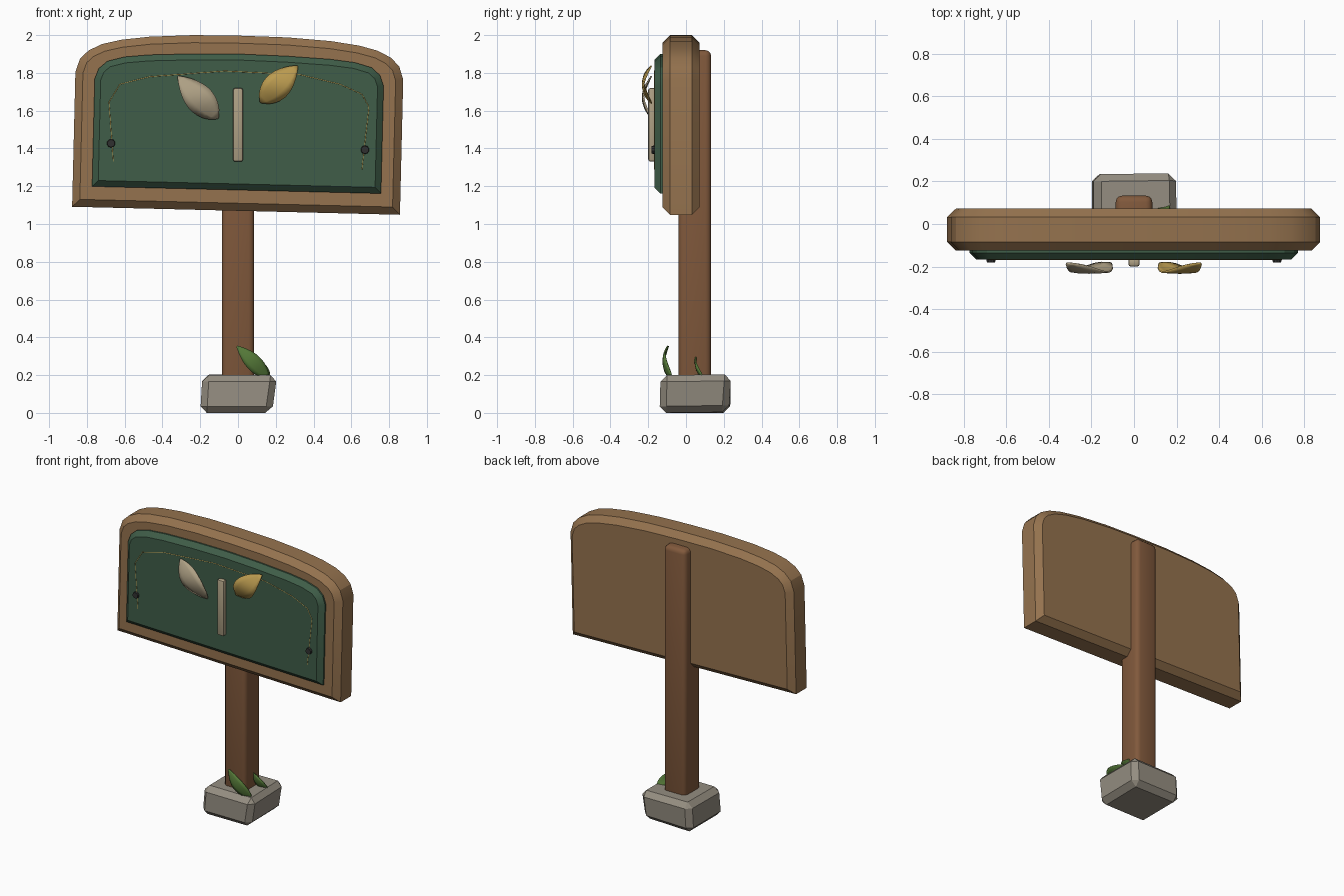
import bpy, bmesh, math
from mathutils import Vector, Matrix

if "Cube" in bpy.data.objects:
    bpy.data.objects.remove(bpy.data.objects["Cube"])

TILT = Matrix.Translation((0, 0, 1.5)) @ Matrix.Rotation(math.radians(1.4), 4, 'Y')


def material(name, rgb):
    m = bpy.data.materials.new(name)
    m.diffuse_color = (*rgb, 1)
    m.use_nodes = True
    m.node_tree.nodes["Principled BSDF"].inputs["Base Color"].default_value = m.diffuse_color
    return m


WOOD = material("light_wood", (0.30, 0.17, 0.077))
POST = material("dark_wood", (0.22, 0.10, 0.045))
GREEN = material("panel_green", (0.05, 0.11, 0.065))
STONE = material("stone", (0.30, 0.27, 0.22))
TAN = material("pale_tan", (0.42, 0.35, 0.23))
GOLD = material("gold", (0.50, 0.33, 0.08))
GRASS = material("grass", (0.09, 0.19, 0.04))
IRON = material("iron", (0.03, 0.03, 0.03))


def finish(name, bm, mat, angle=None):
    bmesh.ops.recalc_face_normals(bm, faces=bm.faces)
    mesh = bpy.data.meshes.new(name)
    bm.to_mesh(mesh)
    bm.free()
    ob = bpy.data.objects.new(name, mesh)
    bpy.context.collection.objects.link(ob)
    mesh.materials.append(mat)
    if angle:
        bpy.ops.object.select_all(action='DESELECT')
        ob.select_set(True)
        bpy.context.view_layer.objects.active = ob
        bpy.ops.object.shade_smooth_by_angle(angle=math.radians(angle))
    return ob


def slab(name, half, y0, y1, bevel, both, mat):
    """Symmetric outline extruded in y with chamfered rims, tilted."""
    pts = half + [(-x, z) for x, z in reversed(half) if x > 0]
    bm = bmesh.new()
    f = bm.faces.new([bm.verts.new((x, y0, z)) for x, z in pts])
    ext = bmesh.ops.extrude_face_region(bm, geom=[f], use_keep_orig=True)
    for v in ext['geom']:
        if isinstance(v, bmesh.types.BMVert):
            v.co.y = y1
    bmesh.ops.recalc_face_normals(bm, faces=bm.faces)
    rims = [e for e in bm.edges if abs(e.verts[0].co.y - e.verts[1].co.y) < 1e-5
            and (both or abs(e.verts[0].co.y - y0) < 1e-5)]
    bmesh.ops.bevel(bm, geom=rims, offset=bevel, segments=1, affect='EDGES')
    bm.transform(TILT)
    return finish(name, bm, mat, 25)


def block(name, lo, hi, bevel, segs, mat, angle=None, shift=None):
    bm = bmesh.new()
    bmesh.ops.create_cube(bm, size=1)
    for v in bm.verts:
        s = [c > 0 for c in v.co]
        v.co = [hi[i] if s[i] else lo[i] for i in range(3)]
        if shift:
            v.co += Vector(shift.get(tuple(s), (0, 0, 0)))
    bmesh.ops.bevel(bm, geom=bm.edges[:], offset=bevel, segments=segs,
                    profile=0.5, affect='EDGES')
    return finish(name, bm, mat, angle)


def leaf(name, base, tip, width, normal, bulge, fold, mat, twist=0.0):
    """Pointed blade bowed along its length and folded at the midrib."""
    base, tip, normal = Vector(base), Vector(tip), Vector(normal).normalized()
    axis = tip - base
    side = axis.cross(normal).normalized()
    bm = bmesh.new()
    rows, n = [], 10
    for i in range(n + 1):
        t = i / n
        w = width / 2 * math.sin(math.pi * t ** 0.85) ** 0.8 if 0 < i < n else 0.004
        mid = base + axis * t + normal * bulge * math.sin(math.pi * t)
        row = []
        for s in (-1, -0.5, 0, 0.5, 1):
            lift = -fold * s * s * w + twist * s * w * math.cos(math.pi * t)
            row.append(bm.verts.new(mid + side * s * w + normal * lift))
        rows.append(row)
    for a, b in zip(rows, rows[1:]):
        for j in range(4):
            bm.faces.new((a[j], a[j + 1], b[j + 1], b[j]))
    ob = finish(name, bm, mat, 50)
    mod = ob.modifiers.new("thickness", 'SOLIDIFY')
    mod.thickness, mod.offset = 0.008, 0
    return ob


# Backing board and raised green panel
slab("sign_board", [(0, -0.43), (0.868, -0.43), (0.868, 0.285), (0.845, 0.355), (0.80, 0.40),
                    (0.73, 0.435), (0.63, 0.46), (0.48, 0.48), (0.25, 0.494), (0, 0.497)],
     -0.125, 0.072, 0.04, True, WOOD)
slab("sign_panel", [(0, -0.32), (0.765, -0.32), (0.765, 0.25), (0.745, 0.305), (0.70, 0.345),
                    (0.61, 0.37), (0.48, 0.384), (0.25, 0.395), (0, 0.40)],
     -0.168, -0.11, 0.032, False, GREEN)

# Thin trim line on the panel
line = [(-.66, 1.33), (-.683, 1.645), (-.625, 1.74), (-.466, 1.78), (-.07, 1.81), (.33, 1.79),
        (.54, 1.74), (.656, 1.687), (.693, 1.62), (.656, 1.29)]
cu = bpy.data.curves.new("panel_trim", 'CURVE')
cu.dimensions = '3D'
cu.bevel_depth, cu.bevel_resolution = 0.003, 0
sp = cu.splines.new('POLY')
sp.points.add(len(line) - 1)
for p, (x, z) in zip(sp.points, line):
    p.co = (x, -0.167, z, 1)
cu.materials.append(GOLD)
bpy.context.collection.objects.link(bpy.data.objects.new("panel_trim", cu))

# Bolts
for name, x, z in (("left_bolt", -0.672, 1.427), ("right_bolt", 0.672, 1.393)):
    bm = bmesh.new()
    bmesh.ops.create_cone(bm, cap_ends=True, segments=10, radius1=0.026, radius2=0.02, depth=0.03)
    bm.transform(Matrix.Translation((x, -0.167, z)) @ Matrix.Rotation(math.pi / 2, 4, 'X'))
    finish(name, bm, IRON)

# Carved stem and two leaves
stem = block("stem", (-0.027, -0.2, 1.33), (0.027, -0.16, 1.72), 0.012, 2, TAN, 40)
leaf("left_leaf", (-0.106, -0.185, 1.56), (-0.317, -0.185, 1.78), 0.15, (0, -1, 0),
     0.045, 0.15, TAN, 0.35)
leaf("right_leaf", (0.118, -0.185, 1.645), (0.315, -0.185, 1.835), 0.145, (0, -1, 0),
     0.045, 0.15, GOLD, -0.35)

# Post and stone footing
block("post", (-0.086, -0.04, 0.1), (0.086, 0.133, 1.92), 0.03, 3, POST, 40)
block("stone_base", (-0.2, -0.14, 0), (0.2, 0.235, 0.2), 0.035, 1, STONE, None, {
    (False, False, True): (0.012, 0.01, 0), (True, False, False): (-0.02, 0, 0),
    (True, True, False): (-0.02, -0.01, 0.005), (False, True, True): (0.012, 0, 0.004),
    (True, False, True): (0.008, 0.005, 0), (True, True, True): (0, 0.005, 0.004)})

# Grass blades
leaf("front_grass", (0.16, -0.075, 0.185), (-0.005, -0.095, 0.352), 0.085, (0, -1, 0.1),
     0.035, 0.15, GRASS)
leaf("side_grass", (0.165, 0.092, 0.185), (0.075, 0.052, 0.298), 0.06, (0.1, -1, -0.3),
     0.018, 0.15, GRASS)
